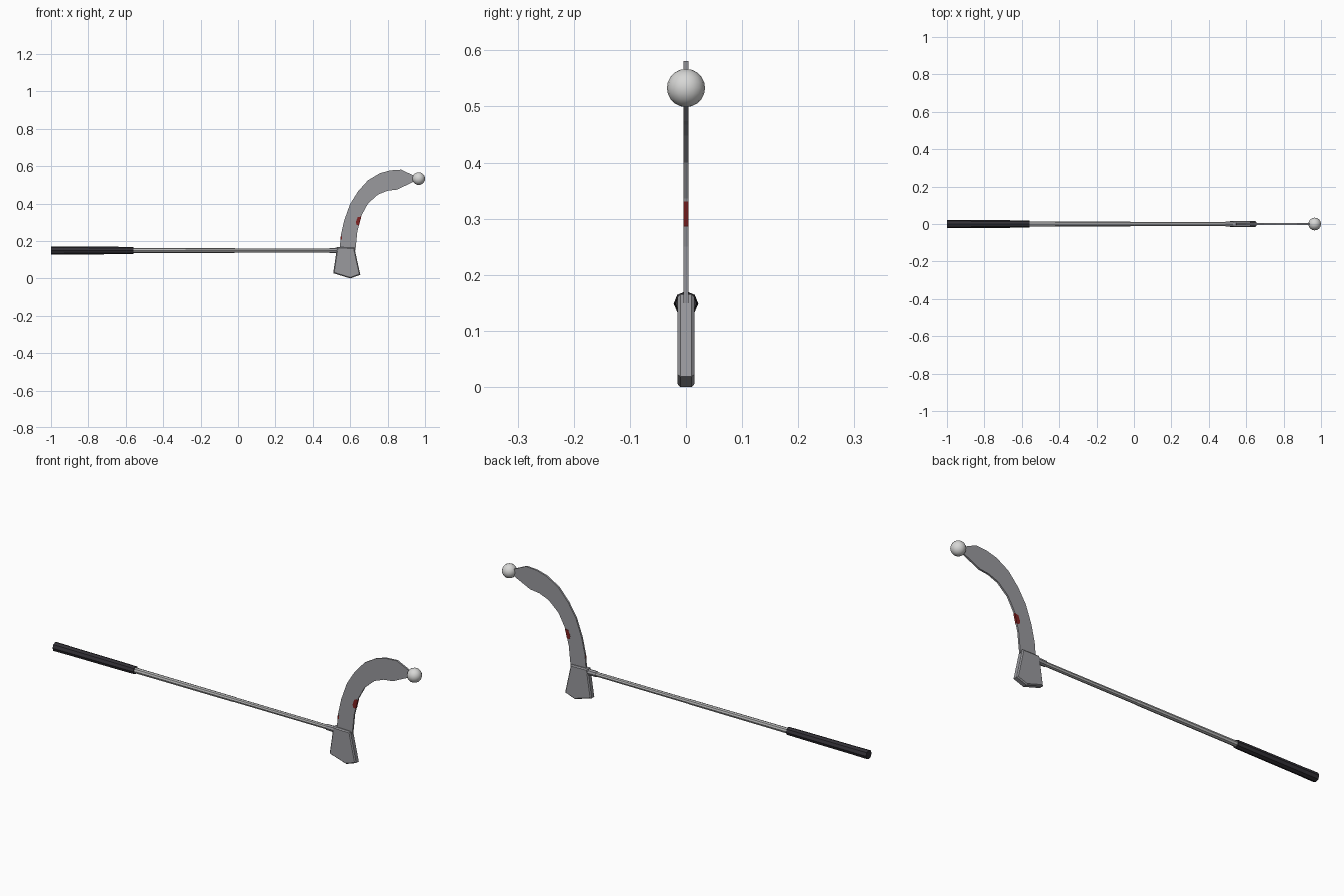
import bpy, bmesh, math

if "Cube" in bpy.data.objects:
    bpy.data.objects.remove(bpy.data.objects["Cube"])


def mat(name, rgb):
    m = bpy.data.materials.new(name)
    m.diffuse_color = (*rgb, 1)
    m.use_nodes = True
    m.node_tree.nodes["Principled BSDF"].inputs["Base Color"].default_value = m.diffuse_color
    return m


BLACK = mat("black rubber", (0.032, 0.030, 0.037))
STEEL = mat("shaft steel", (0.46, 0.46, 0.46))
GREY = mat("blade grey", (0.32, 0.32, 0.34))
PALE = mat("ball pale grey", (0.68, 0.68, 0.67))
RED = mat("dark red", (0.22, 0.015, 0.015))


def finish(bm, name, material):
    bmesh.ops.recalc_face_normals(bm, faces=bm.faces)
    me = bpy.data.meshes.new(name)
    bm.to_mesh(me)
    bm.free()
    me.materials.append(material)
    ob = bpy.data.objects.new(name, me)
    bpy.context.collection.objects.link(ob)
    return ob


def rod(name, stations, material, sides=8, zc=0.149):
    """Faceted rod along x from (x, radius) stations."""
    bm = bmesh.new()
    rings = []
    for x, r in stations:
        rings.append([bm.verts.new((x, r * math.cos(2 * math.pi * i / sides),
                                    zc + r * math.sin(2 * math.pi * i / sides)))
                      for i in range(sides)])
    for a, b in zip(rings, rings[1:]):
        for i in range(sides):
            j = (i + 1) % sides
            bm.faces.new((a[i], a[j], b[j], b[i]))
    bm.faces.new(rings[0])
    bm.faces.new(rings[-1])
    return finish(bm, name, material)


def slab(name, outline, y0, y1, material, bevel=0):
    """Plate in the xz plane between y0 and y1."""
    bm = bmesh.new()
    front = [bm.verts.new((x, y0, z)) for x, z in outline]
    back = [bm.verts.new((x, y1, z)) for x, z in outline]
    n = len(outline)
    bm.faces.new(front)
    bm.faces.new(back[::-1])
    for i in range(n):
        j = (i + 1) % n
        bm.faces.new((front[i], front[j], back[j], back[i]))
    if bevel:
        bmesh.ops.recalc_face_normals(bm, faces=bm.faces)
        # chamfer only the rims of the two broad faces
        rims = [e for e in bm.edges if abs(e.verts[0].co.y - e.verts[1].co.y) < 1e-5]
        bmesh.ops.bevel(bm, geom=rims, offset=bevel, segments=1, affect='EDGES')
    return finish(bm, name, material)


# Grip, shaft and collar
rod("grip", [(-1, 0.022), (-0.935, 0.0215), (-0.93, 0.021), (-0.65, 0.020),
             (-0.56, 0.019)], BLACK)
rod("shaft", [(-0.57, 0.0135), (-0.02, 0.0125), (-0.015, 0.0115), (0.56, 0.011)], STEEL)
rod("collar", [(0.488, 0.014), (0.55, 0.015)], GREY)

# Head block
slab("head", [(0.53, 0.167), (0.509, 0.028), (0.60, 0.000), (0.654, 0.019),
              (0.622, 0.165)], -0.015, 0.015, GREY, 0.005)

# Curved blade
outer = [(0.543, 0.15), (0.55, 0.23), (0.568, 0.31), (0.599, 0.396), (0.642, 0.465),
         (0.695, 0.524), (0.759, 0.562), (0.813, 0.577), (0.872, 0.581), (0.96, 0.54)]
inner = [(0.96, 0.526), (0.85, 0.474), (0.80, 0.468), (0.749, 0.448), (0.695, 0.40),
         (0.660, 0.336), (0.638, 0.25), (0.628, 0.15)]
slab("blade", outer + inner, -0.0045, 0.0045, GREY)

# Stain wrapping the inner edge, and a small one on the front face
slab("red_stain", [(0.630, 0.300), (0.640, 0.327), (0.6595, 0.331), (0.6485, 0.288),
                   (0.645, 0.283), (0.634, 0.286)], -0.0049, 0.0049, RED)
slab("small_stain", [(0.5475, 0.205), (0.5495, 0.226), (0.555, 0.224), (0.555, 0.208)],
     -0.0049, 0, RED)

# Ball at the tip
bpy.ops.mesh.primitive_uv_sphere_add(segments=16, ring_count=10, radius=0.034,
                                     location=(0.966, 0, 0.533))
ball = bpy.context.object
ball.name = "ball"
ball.data.materials.append(PALE)
bpy.ops.object.shade_smooth()
